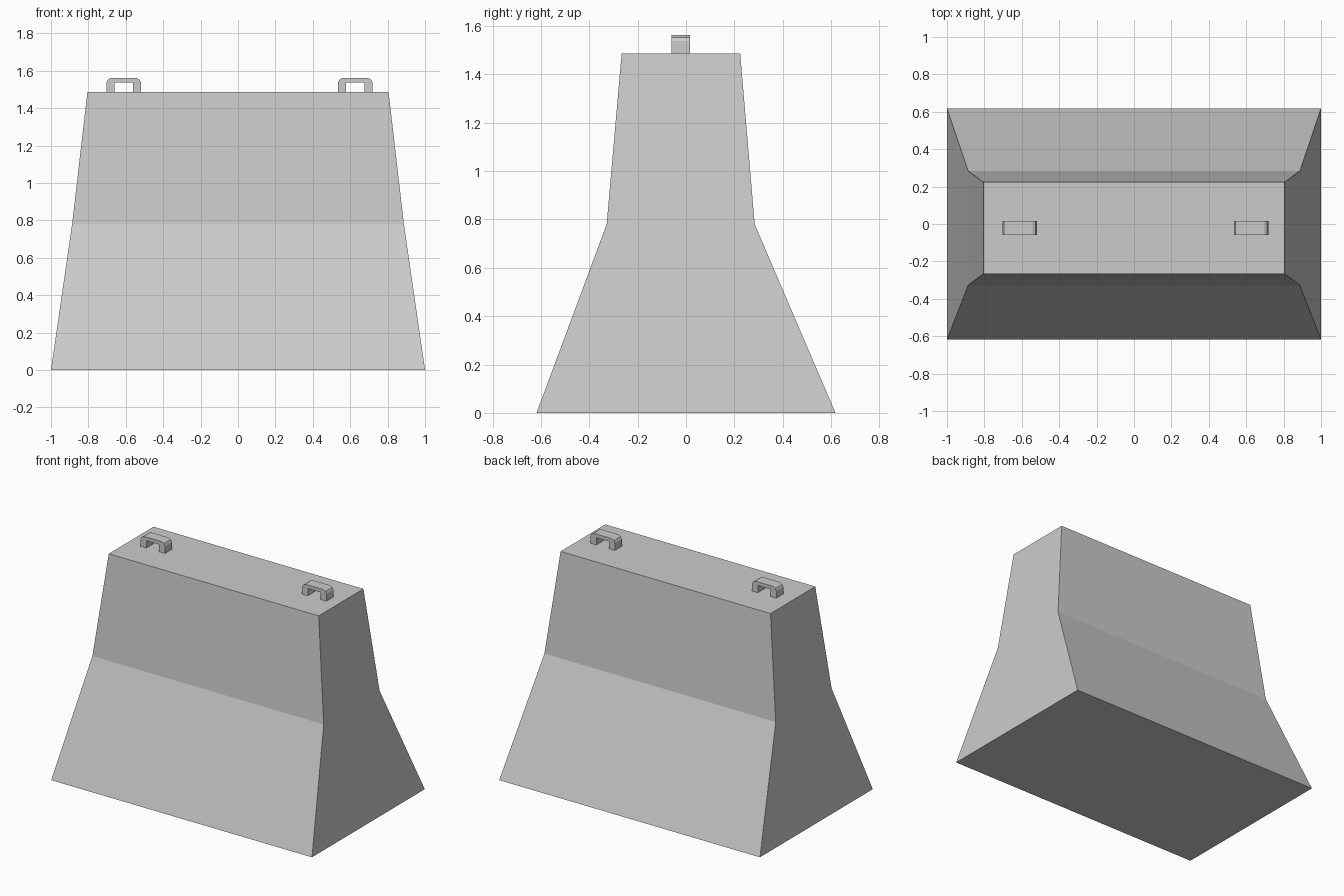
import bpy, bmesh

if "Cube" in bpy.data.objects:
    bpy.data.objects.remove(bpy.data.objects["Cube"])

def make_object(name, bm):
    bmesh.ops.recalc_face_normals(bm, faces=bm.faces)
    mesh = bpy.data.meshes.new(name)
    bm.to_mesh(mesh)
    bm.free()
    obj = bpy.data.objects.new(name, mesh)
    bpy.context.collection.objects.link(obj)
    return obj

def loft(name, rings):
    """Join closed rings of points with quads and cap both ends."""
    bm = bmesh.new()
    loops = [[bm.verts.new(p) for p in ring] for ring in rings]
    n = len(loops[0])
    for a, b in zip(loops, loops[1:]):
        for i in range(n):
            j = (i + 1) % n
            bm.faces.new((a[i], a[j], b[j], b[i]))
    bm.faces.new(loops[0])
    bm.faces.new(loops[-1])
    return make_object(name, bm)

# Barrier body: half length, front y, back y, height of each section
TOP = 1.487
sections = [(1.0, -0.618, 0.618, 0.0),
            (0.887, -0.328, 0.284, 0.78),
            (0.805, -0.266, 0.224, TOP)]
loft("barrier_body", [[(-x, y0, z), (x, y0, z), (x, y1, z), (-x, y1, z)]
                      for x, y0, y1, z in sections])

# Lifting handles: rounded arch profile, extruded in depth
half, inner, height, under = 0.093, 0.049, 0.075, 0.05
right = [(half, 0), (half, 0.05), (half - 0.008, 0.066), (half - 0.026, height)]
right_inner = [(inner, under), (inner, 0)]
mirror = lambda pts: [(-x, z) for x, z in reversed(pts)]
arch = right + mirror(right) + mirror(right_inner) + right_inner
for name, cx in (("left_lifting_handle", -0.611), ("right_lifting_handle", 0.627)):
    loft(name, [[(cx + x, y, TOP + z) for x, z in arch] for y in (-0.06, 0.016)])
